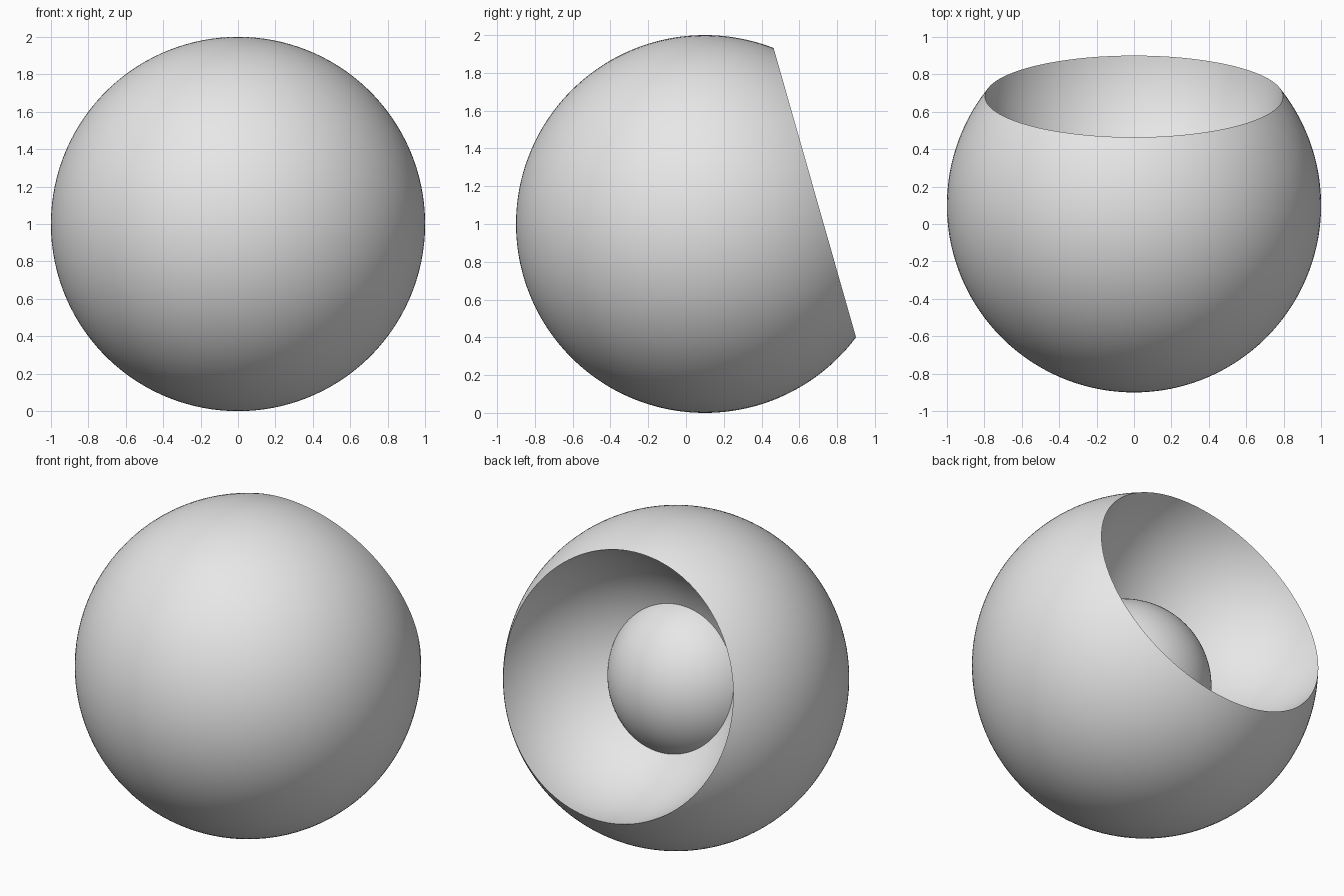
import bpy, bmesh
from math import sin, cos, pi, acos, atan2, sqrt, radians
from mathutils import Matrix

if "Cube" in bpy.data.objects:
    bpy.data.objects.remove(bpy.data.objects["Cube"], do_unlink=True)

grey = bpy.data.materials.new("plain_grey")
grey.use_nodes = True
grey.diffuse_color = (0.8, 0.8, 0.8, 1)
grey.node_tree.nodes["Principled BSDF"].inputs["Base Color"].default_value = (0.8, 0.8, 0.8, 1)

# The opening faces the back and tilts slightly upward
TILT = Matrix.Translation((0, 0.1, 1)) @ Matrix.Rotation(radians(-74.1), 4, "X")
RIM_HEIGHT = 0.605
RIM_RADIUS = sqrt(1 - RIM_HEIGHT ** 2)
BOWL_CENTRE = 0.735
BOWL_RADIUS = sqrt(RIM_RADIUS ** 2 + (BOWL_CENTRE - RIM_HEIGHT) ** 2)


def arc(centre, radius, start, end, steps):
    """Profile points; the angle is measured from the lower pole."""
    angles = [start + (end - start) * i / steps for i in range(steps + 1)]
    return [(radius * sin(a), 0, centre - radius * cos(a)) for a in angles]


def lathe(name, points, segments=128):
    bm = bmesh.new()
    verts = [bm.verts.new(p) for p in points]
    edges = [bm.edges.new(pair) for pair in zip(verts, verts[1:])]
    bmesh.ops.spin(bm, geom=verts + edges, cent=(0, 0, 0), axis=(0, 0, 1),
                   angle=2 * pi, steps=segments)
    bmesh.ops.remove_doubles(bm, verts=bm.verts[:], dist=0.0001)
    bmesh.ops.recalc_face_normals(bm, faces=bm.faces[:])
    bm.transform(TILT)
    mesh = bpy.data.meshes.new(name)
    bm.to_mesh(mesh)
    bm.free()
    mesh.materials.append(grey)
    obj = bpy.data.objects.new(name, mesh)
    bpy.context.collection.objects.link(obj)
    bpy.ops.object.select_all(action="DESELECT")
    obj.select_set(True)
    bpy.context.view_layer.objects.active = obj
    bpy.ops.object.shade_smooth_by_angle(angle=radians(30))
    return obj


# Large ball with a round hollow scooped out of it
outside = arc(0, 1, 0, pi - acos(RIM_HEIGHT), 72)
rim_angle = atan2(RIM_RADIUS, BOWL_CENTRE - RIM_HEIGHT)
hollow = arc(BOWL_CENTRE, BOWL_RADIUS, rim_angle, 0, 48)
lathe("hollowed_ball", outside + hollow[1:])

# Smaller ball bulging out of the bottom of the hollow
lathe("inner_ball", arc(-0.2, 0.507, 0, pi, 64))
